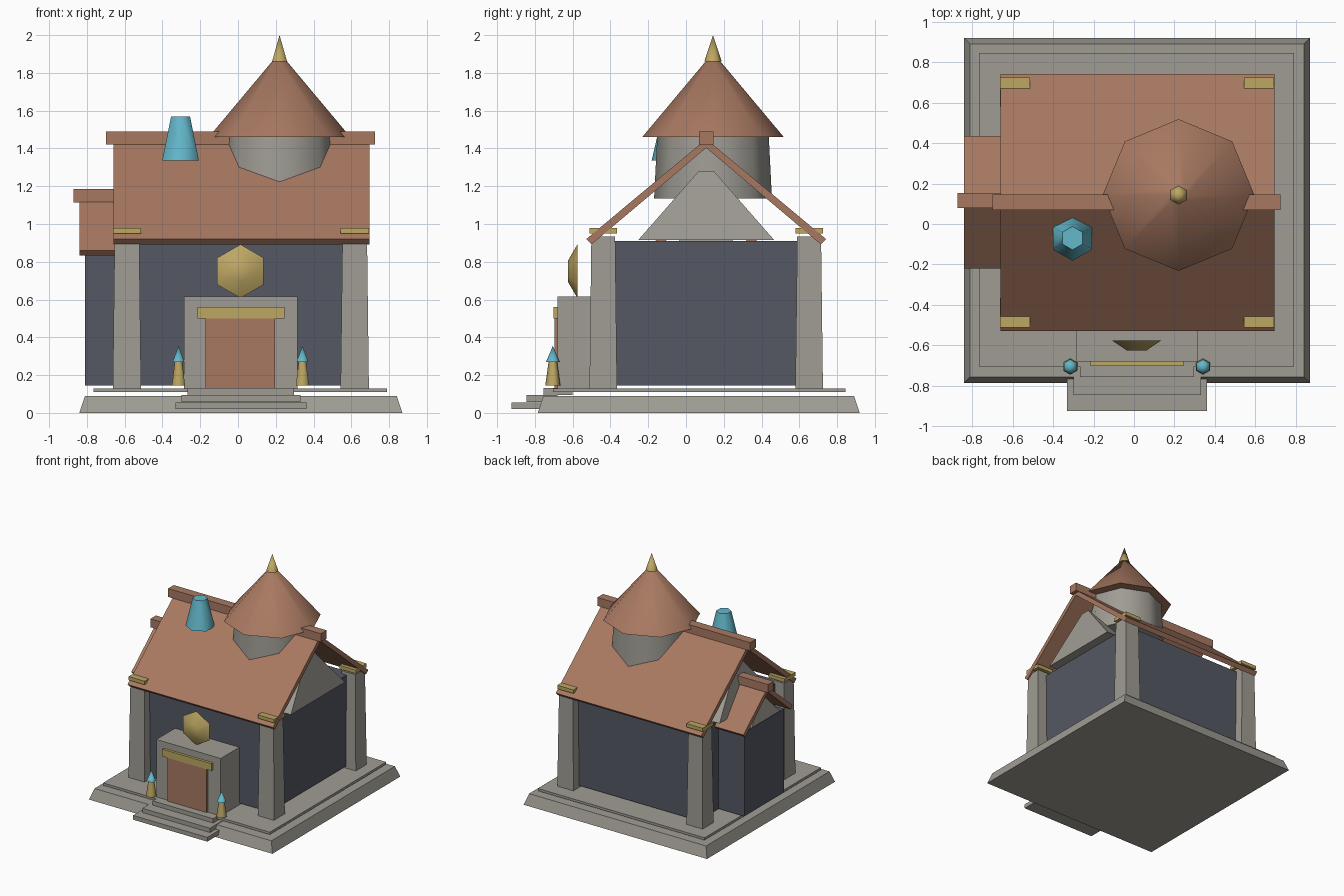
import bpy, math
from mathutils import Matrix

cube = bpy.data.objects.get("Cube")
if cube:
    bpy.data.objects.remove(cube)


def material(name, color):
    m = bpy.data.materials.new(name)
    m.use_nodes = True
    rgba = (*color, 1)
    m.diffuse_color = rgba
    m.node_tree.nodes["Principled BSDF"].inputs["Base Color"].default_value = rgba
    return m


STONE = material("pale stone", (0.35, 0.335, 0.295))
ROOF = material("terracotta", (0.39, 0.19, 0.12))
WALL = material("slate blue", (0.09, 0.098, 0.125))
GOLD = material("gold", (0.51, 0.385, 0.125))
TEAL = material("turquoise", (0.125, 0.48, 0.6))


def add_mesh(name, verts, faces, mat):
    me = bpy.data.meshes.new(name)
    me.from_pydata(verts, [], faces)
    me.materials.append(mat)
    ob = bpy.data.objects.new(name, me)
    bpy.context.collection.objects.link(ob)
    return ob


def box(name, mat, x, y, z, inset=(0, 0)):
    """Box from three ranges; inset narrows its top in x and y."""
    verts = []
    for zz, k in ((z[0], 0), (z[1], 1)):
        a, b = inset[0] * k, inset[1] * k
        verts += [(x[0] + a, y[0] + b, zz), (x[1] - a, y[0] + b, zz),
                  (x[1] - a, y[1] - b, zz), (x[0] + a, y[1] - b, zz)]
    faces = [(3, 2, 1, 0), (4, 5, 6, 7)]
    faces += [(i, (i + 1) % 4, (i + 1) % 4 + 4, i + 4) for i in range(4)]
    return add_mesh(name, verts, faces, mat)


def cone(name, mat, sides, r1, r2, z, at, smooth=True):
    """Tapered prism standing on z[0], with one corner pointing to +y."""
    bpy.ops.mesh.primitive_cone_add(vertices=sides, radius1=r1, radius2=r2,
                                    depth=z[1] - z[0],
                                    location=(at[0], at[1], sum(z) / 2))
    ob = bpy.context.object
    ob.name = name
    ob.data.materials.append(mat)
    if smooth:
        bpy.ops.object.shade_smooth_by_angle(angle=math.radians(62))
    return ob


def gable_roof(name, x, half, eave, apex, thick, drop):
    """Two sloped slabs meeting at the ridge, as one extruded chevron."""
    outline = [(-half, eave), (0, apex), (half, eave),
               (half - drop, eave - drop), (0, apex - thick),
               (drop - half, eave - drop)]
    n = len(outline)
    verts = [(xx, MY + y, z) for xx in x for y, z in outline]
    faces = [(0, 1, 4, 5), (1, 2, 3, 4), (11, 10, 7, 6), (10, 9, 8, 7)]
    faces += [((i + 1) % n, i, i + n, (i + 1) % n + n) for i in range(n)]
    return add_mesh(name, verts, faces, ROOF)


MX, MY = 0.015, 0.107   # middle of the building


def mid(c, h):
    return (c - h, c + h)


# Foundation
box("foundation", STONE, (-0.84, 0.87), (-0.785, 0.92), (0, 0.09), (0.03, 0.03))
box("floor_slab", STONE, (-0.765, 0.79), (-0.705, 0.845), (0.11, 0.13))

# Entrance steps
for i, (half, front, back, z0) in enumerate(((0.347, -0.925, -0.76, 0.02),
                                             (0.315, -0.845, -0.68, 0.058),
                                             (0.282, -0.755, -0.6, 0.095))):
    box(f"step_{i + 1}", STONE, mid(MX, half), (front, back), (z0, z0 + 0.036))

# Walls of the hall and the side wing
box("hall_walls", WALL, mid(MX, 0.585), mid(MY, 0.54), (0.145, 0.91))
box("wing_walls", WALL, (-0.81, -0.5), mid(MY + 0.008, 0.265), (0.145, 0.85))

# Corner pillars with gold caps
for sx, side in ((-1, "right"), (1, "left")):
    for sy, end in ((-1, "front"), (1, "back")):
        px, py = mid(MX + sx * 0.603, 0.075), mid(MY + sy * 0.545, 0.073)
        box(f"pillar_{end}_{side}", STONE, px, py, (0.13, 0.935), (0.01, 0.01))
        box(f"pillar_cap_{end}_{side}", GOLD, px, py, (0.95, 0.98))
    # Stone gable wedge under each roof end
    box(f"gable_{side}", STONE, mid(MX + sx * 0.575, 0.08), mid(MY, 0.36),
        (0.915, 1.28), (0.071, 0.32))

# Roofs and ridge beams
gable_roof("main_roof", (-0.66, 0.695), 0.635, 0.92, 1.45, 0.047, 0.028)
box("main_ridge", ROOF, (-0.70, 0.725), mid(MY, 0.038), (1.42, 1.49))
gable_roof("wing_roof", (-0.84, -0.55), 0.328, 0.86, 1.14, 0.045, 0.026)
box("wing_ridge", ROOF, (-0.872, -0.52), mid(MY + 0.008, 0.037), (1.115, 1.185))
box("wing_gable", STONE, mid(-0.775, 0.045), mid(MY, 0.19), (0.86, 1.045), (0.04, 0.17))

# Tower
TOWER = (0.22, 0.143)
cone("tower_drum", STONE, 8, 0.312, 0.295, (1.135, 1.47), TOWER)
cone("tower_roof", ROOF, 8, 0.375, 0.04, (1.46, 1.86), TOWER)
cone("finial", GOLD, 6, 0.046, 0, (1.86, 2.0), TOWER)

# Chimney
cone("chimney", TEAL, 6, 0.112, 0.058, (1.335, 1.57), (-0.304, -0.07))

# Porch, door and lintel
box("porch", STONE, mid(MX, 0.3), (-0.68, -0.4), (0.13, 0.615))
box("door", ROOF, mid(0.012, 0.183), (-0.695, -0.67), (0.132, 0.51))
box("lintel", GOLD, mid(MX, 0.23), (-0.702, -0.67), (0.5, 0.56))

# Six-sided emblem above the porch, facing forward
emblem = cone("emblem", GOLD, 6, 0.142, 0.056, (-0.025, 0.025), (0, 0))
emblem.matrix_world = (Matrix.Translation((0.013, -0.6, 0.75))
                       @ Matrix.Rotation(math.radians(90), 4, "X"))

# Lamps beside the entrance
for x, side in ((-0.315, "right"), (0.341, "left")):
    cone(f"lamp_post_{side}", GOLD, 6, 0.04, 0.022, (0.145, 0.275), (x, -0.705))
    cone(f"lamp_flame_{side}", TEAL, 6, 0.036, 0, (0.27, 0.355), (x, -0.705))
